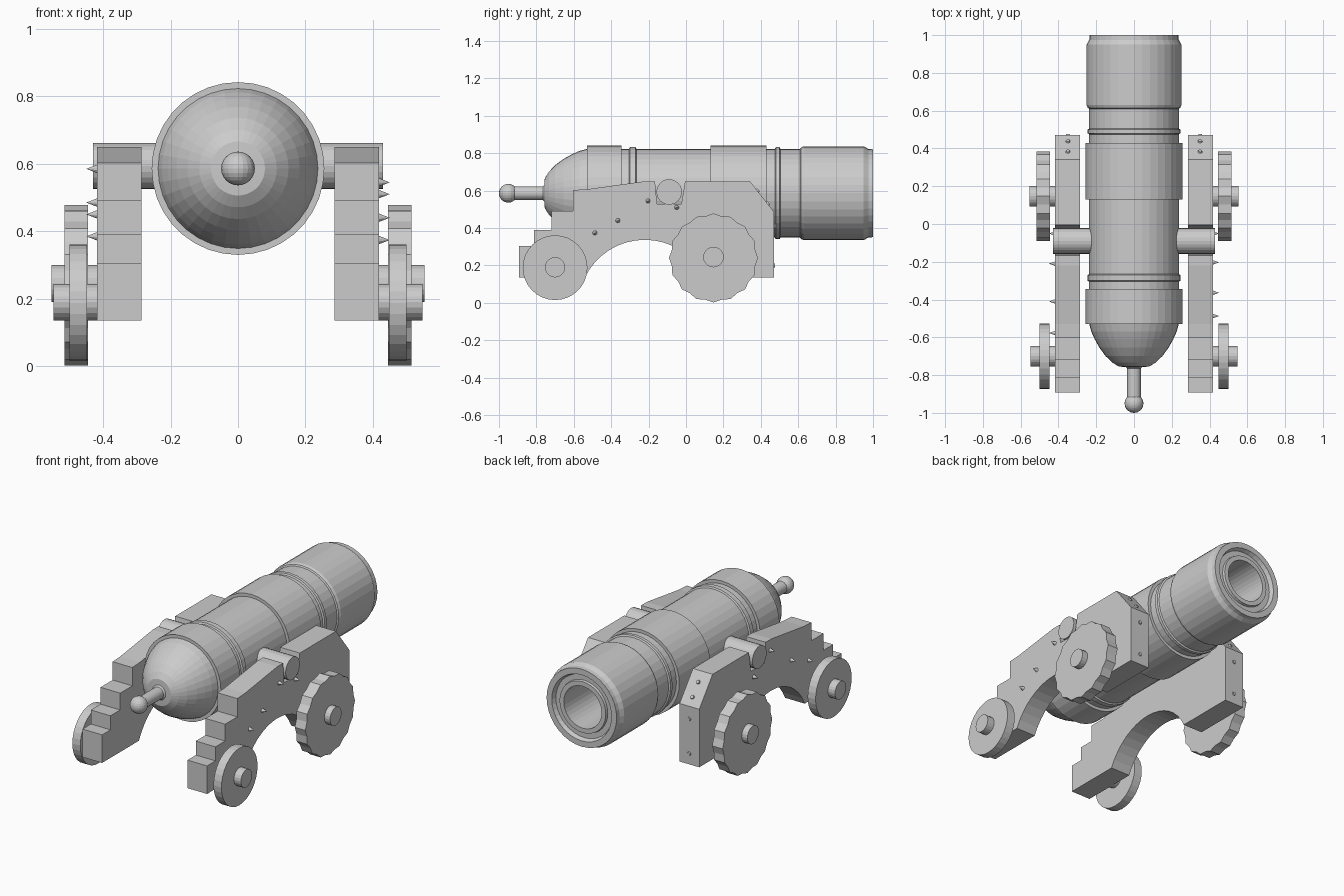
import bpy, bmesh, math
from mathutils import Vector, Matrix

if "Cube" in bpy.data.objects:
    bpy.data.objects.remove(bpy.data.objects["Cube"])

grey = bpy.data.materials.new("iron grey")
grey.diffuse_color = (0.6, 0.6, 0.6, 1)
grey.use_nodes = True
grey.node_tree.nodes["Principled BSDF"].inputs["Base Color"].default_value = grey.diffuse_color
AXIS_Z = 0.586


def finish(name, bm):
    bmesh.ops.recalc_face_normals(bm, faces=bm.faces)
    mesh = bpy.data.meshes.new(name)
    bm.to_mesh(mesh)
    bm.free()
    mesh.materials.append(grey)
    obj = bpy.data.objects.new(name, mesh)
    bpy.context.collection.objects.link(obj)
    return obj


def lathe(name, profile, steps=36):
    """Spin (radius, y) points about the barrel axis."""
    bm = bmesh.new()
    verts = [bm.verts.new((r, y, 0)) for r, y in profile]
    edges = [bm.edges.new(p) for p in zip(verts, verts[1:])]
    bmesh.ops.spin(bm, geom=verts + edges, cent=(0, 0, 0), axis=(0, 1, 0),
                   angle=math.tau, steps=steps)
    bmesh.ops.remove_doubles(bm, verts=bm.verts, dist=1e-4)
    bmesh.ops.translate(bm, verts=bm.verts, vec=(0, 0, AXIS_Z))
    return finish(name, bm)


def plate(name, outline, x0, x1):
    """Extrude a (y, z) outline from x0 to x1."""
    bm = bmesh.new()
    face = bm.faces.new([bm.verts.new((x0, y, z)) for y, z in outline])
    new = bmesh.ops.extrude_face_region(bm, geom=[face])["geom"]
    bmesh.ops.translate(bm, vec=(x1 - x0, 0, 0),
                        verts=[v for v in new if isinstance(v, bmesh.types.BMVert)])
    return finish(name, bm)


def circle(y, z, radii, n):
    """Polygon about (y, z), cycling through the given radii."""
    return [(y + radii[i % len(radii)] * math.cos(math.tau * i / n),
             z + radii[i % len(radii)] * math.sin(math.tau * i / n)) for i in range(n)]


def cone(name, base, direction, r0, r1, length):
    bm = bmesh.new()
    d = Vector(direction).normalized()
    m = Matrix.Translation(Vector(base) + d * length / 2) @ d.to_track_quat('Z', 'Y').to_matrix().to_4x4()
    bmesh.ops.create_cone(bm, cap_ends=True, segments=10, radius1=r0, radius2=r1,
                          depth=length, matrix=m)
    return finish(name, bm)


# Barrel: breech rod, dome, bands, rings, muzzle swell and hollow bore
R, B = 0.237, 0.256
lathe("barrel", [
    (0, -0.93), (0.036, -0.93), (0.036, -0.765), (0.045, -0.757), (0.08, -0.755),
    (0.115, -0.733), (0.15, -0.70), (0.183, -0.655), (0.208, -0.61), (0.226, -0.57),
    (R, -0.53), (B, -0.53), (B, -0.345), (R, -0.345),
    (R, -0.305), (0.246, -0.30), (0.246, -0.27), (R, -0.265),
    (R, 0.13), (B, 0.13), (B, 0.43), (R, 0.43),
    (R, 0.475), (0.246, 0.48), (0.246, 0.50), (R, 0.505),
    (R, 0.61), (0.245, 0.615), (0.251, 0.63), (0.251, 0.95), (0.237, 0.975),
    (0.235, 1.0), (0.20, 1.0), (0.19, 0.975), (0.158, 0.975), (0.155, 0.99),
    (0.127, 0.99), (0.127, 0.35), (0, 0.35)])

# Knob on the breech rod
bm = bmesh.new()
bmesh.ops.create_uvsphere(bm, u_segments=20, v_segments=12, radius=0.05,
                          matrix=Matrix.Translation((0, -0.95, AXIS_Z)))
finish("breech_knob", bm)

# Carriage cheek outline: stepped rear, trunnion notch, sloped front, arched underside
cheek = [(0.47, 0.135), (0.47, 0.487), (0.342, 0.65), (-0.005, 0.65), (-0.025, 0.528),
         (-0.155, 0.528), (-0.166, 0.65), (-0.22, 0.65), (-0.53, 0.607), (-0.604, 0.603),
         (-0.604, 0.492), (-0.72, 0.492), (-0.72, 0.39), (-0.813, 0.39),
         (-0.813, 0.305), (-0.893, 0.305), (-0.893, 0.135)]
for i in range(17):
    a = math.radians(154.4 - 128.8 * i / 16)
    cheek.append((-0.22 + 0.356 * math.cos(a), -0.019 + 0.356 * math.sin(a)))

studs = {1: [(-0.487, 0.374), (-0.364, 0.44), (-0.203, 0.545), (-0.05, 0.51)],
         -1: [(-0.577, 0.385), (-0.41, 0.45), (-0.21, 0.585), (-0.05, 0.485)]}

for s, side in ((1, "right"), (-1, "left")):
    plate(side + "_cheek", cheek, s * 0.286, s * 0.418)
    plate(side + "_trunnion", circle(-0.09, 0.593, [0.068], 24), s * 0.2, s * 0.43)
    # Scalloped front wheel and plain rear wheel, each on an axle stub
    plate(side + "_front_wheel", circle(0.147, 0.24, [0.238, 0.227], 32), s * 0.445, s * 0.515)
    plate(side + "_front_axle", circle(0.147, 0.245, [0.055], 20), s * 0.40, s * 0.553)
    plate(side + "_rear_wheel", circle(-0.70, 0.188, [0.173], 32), s * 0.447, s * 0.50)
    plate(side + "_rear_axle", circle(-0.70, 0.19, [0.054], 20), s * 0.40, s * 0.547)
    # Pointed studs on the outer face
    for y, z in studs[s]:
        cone(side + "_stud", (s * 0.416, y, z), (s, 0, 0), 0.013, 0, 0.034)
    # Bolt heads on the sloped and vertical front faces
    for y, z in ((0.38, 0.602), (0.435, 0.532)):
        cone(side + "_slope_bolt", (s * 0.35, y, z - 0.004), (0, 0.163, 0.128), 0.013, 0.01, 0.01)
    for z in (0.41, 0.2):
        cone(side + "_front_bolt", (s * 0.35, 0.467, z), (0, 1, 0), 0.013, 0.01, 0.009)
